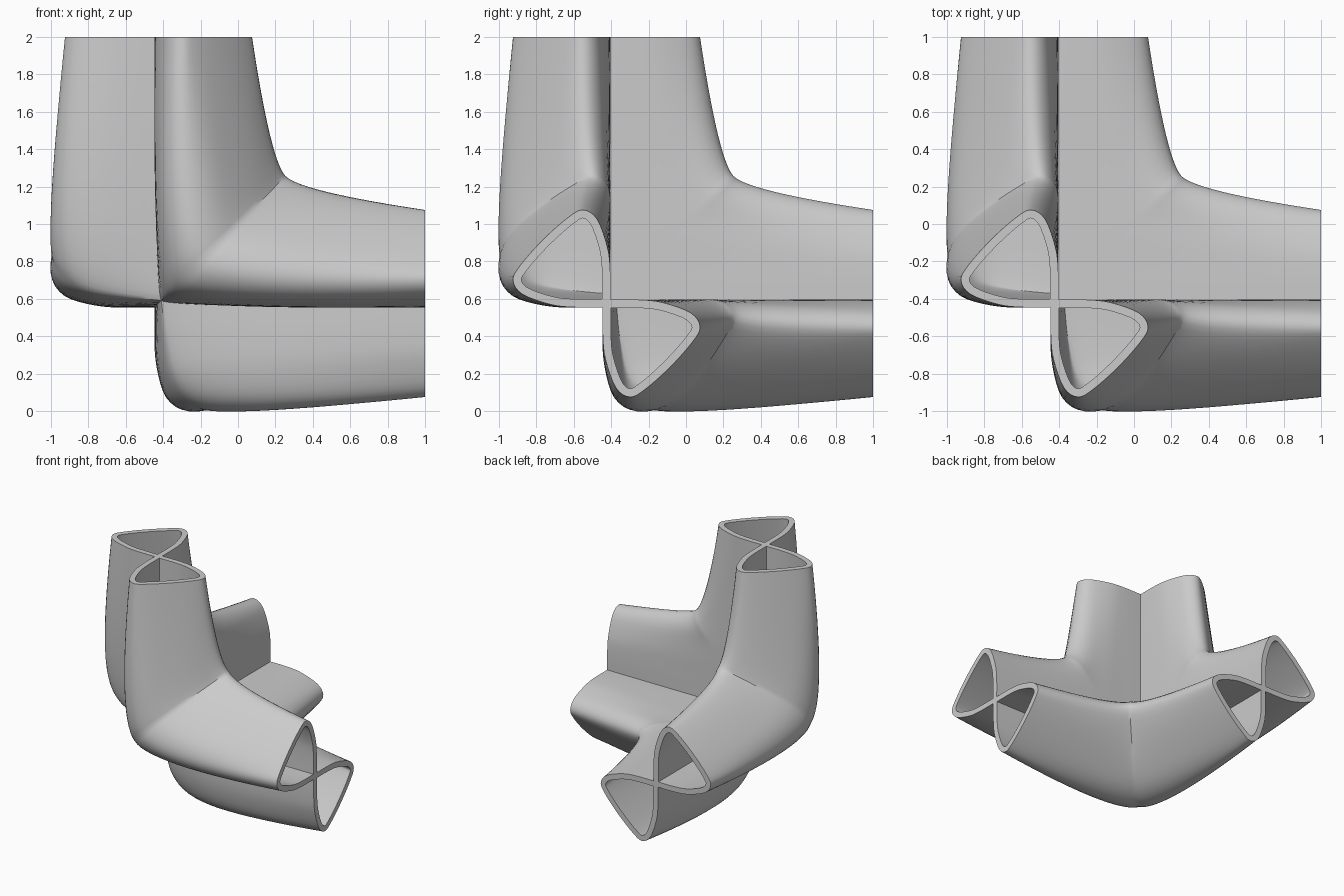
import bpy
import bmesh
from mathutils import Vector

cube = bpy.data.objects.get("Cube")
if cube:
    bpy.data.objects.remove(cube)

WALL = 0.044       # pipe wall thickness
CENTRE = -0.425    # shared crossing point on every axis
REACH = 1 - CENTRE # distance from crossing to the pipe mouths
HALF = 14          # stations from a mouth to the middle of the bend
FINE = 4           # spline steps per profile point

# Lobe profiles (inward, depth): pipe mouth, along the arm, middle of the bend
MOUTH = [(-.02, -.02), (-.02, .17), (-.005, .3), (.05, .45), (.125, .5), (.205, .46),
         (.34, .34), (.46, .205), (.5, .125), (.45, .05), (.3, -.005), (.17, -.02), (-.02, -.02)]
ARM = [(-.02, -.02), (-.035, .18), (-.035, .38), (0, .54), (.1, .605), (.25, .57),
       (.4, .43), (.54, .26), (.6, .11), (.52, .01), (.37, -.02), (.18, -.02), (-.02, -.02)]
BEND = [(.015, -.02), (.04, .2), (.075, .38), (.14, .505), (.24, .568), (.36, .525),
        (.49, .39), (.62, .2), (.68, .07), (.61, -.012), (.46, -.02), (.22, -.02), (.015, -.02)]

grey = bpy.data.materials.new("warm_grey")
grey.use_nodes = True
colour = (0.6, 0.6, 0.6, 1)
grey.diffuse_color = colour
grey.node_tree.nodes["Principled BSDF"].inputs["Base Color"].default_value = colour


def spline(points):
    """Smooth loop through the points with one sharp corner at the start."""
    p = [Vector(q) for q in points]
    p = [2 * p[0] - p[1]] + p + [2 * p[-1] - p[-2]]
    out = []
    for a, b, c, d in zip(p, p[1:], p[2:], p[3:]):
        for i in range(FINE):
            t = i / FINE
            out.append(b + (c - a) * t / 2 + (a - 2.5 * b + 2 * c - d / 2) * t**2
                       + (1.5 * (b - c) + (d - a) / 2) * t**3)
    return out


def station(t, rails):
    """One ring of the pipe; t runs from mouth (0) to middle of the bend (1)."""
    ring = []
    for m, a, b in rails:
        start = Vector((m.x, m.y, REACH))
        handle = Vector((a.x, a.y, 2 * b.x - a.x))  # tangent across the bend
        end = Vector((b.x, b.y, b.x))
        ring.append(start * (1 - t)**2 + handle * 2 * t * (1 - t) + end * t**2)
    return ring


def elbow(name, turn):
    """Hollow bent pipe; turn cycles the axes to place each of the three."""
    rails = list(zip(spline(MOUTH), spline(ARM), spline(BEND)))
    first = [station(i / HALF, rails) for i in range(HALF + 1)]
    rings = [[(q.x, -q.y, q.z) for q in r] for r in first]
    rings += [[(q.z, -q.y, q.x) for q in r] for r in reversed(first[:-1])]

    bm = bmesh.new()
    outer = [[bm.verts.new([CENTRE + c for c in q]) for q in r] for r in rings]
    count = len(rails)

    def skin(grid):
        for r, s in zip(grid, grid[1:]):
            for i in range(count):
                j = (i + 1) % count
                bm.faces.new((r[i], r[j], s[j], s[i]))

    skin(outer)
    bmesh.ops.recalc_face_normals(bm, faces=bm.faces[:])
    bm.normal_update()

    # Inner wall, kept flush with the flat mouths
    inner_points = []
    for k, r in enumerate(outer):
        row = []
        for v in r:
            n = v.normal * min(v.calc_shell_factor(), 1.8)
            if k == 0:
                n.z = 0
            if k == len(outer) - 1:
                n.x = 0
            row.append(v.co - n * WALL)
        inner_points.append(row)
    inner = [[bm.verts.new(q) for q in row] for row in inner_points]
    skin(inner)

    # Mouth rims
    for k in (0, -1):
        for i in range(count):
            j = (i + 1) % count
            bm.faces.new((outer[k][i], outer[k][j], inner[k][j], inner[k][i]))
    bmesh.ops.recalc_face_normals(bm, faces=bm.faces[:])

    for v in bm.verts:
        c = list(v.co)
        v.co = Vector([c[(i - turn) % 3] for i in range(3)]) + Vector((0, 0, 1))
    mesh = bpy.data.meshes.new(name)
    bm.to_mesh(mesh)
    bm.free()
    mesh.materials.append(grey)
    obj = bpy.data.objects.new(name, mesh)
    bpy.context.collection.objects.link(obj)
    bpy.ops.object.select_all(action="DESELECT")
    obj.select_set(True)
    bpy.context.view_layer.objects.active = obj
    bpy.ops.object.shade_smooth_by_angle(angle=0.6)


for turn, name in enumerate(("front_elbow", "lower_elbow", "side_elbow")):
    elbow(name, turn)
